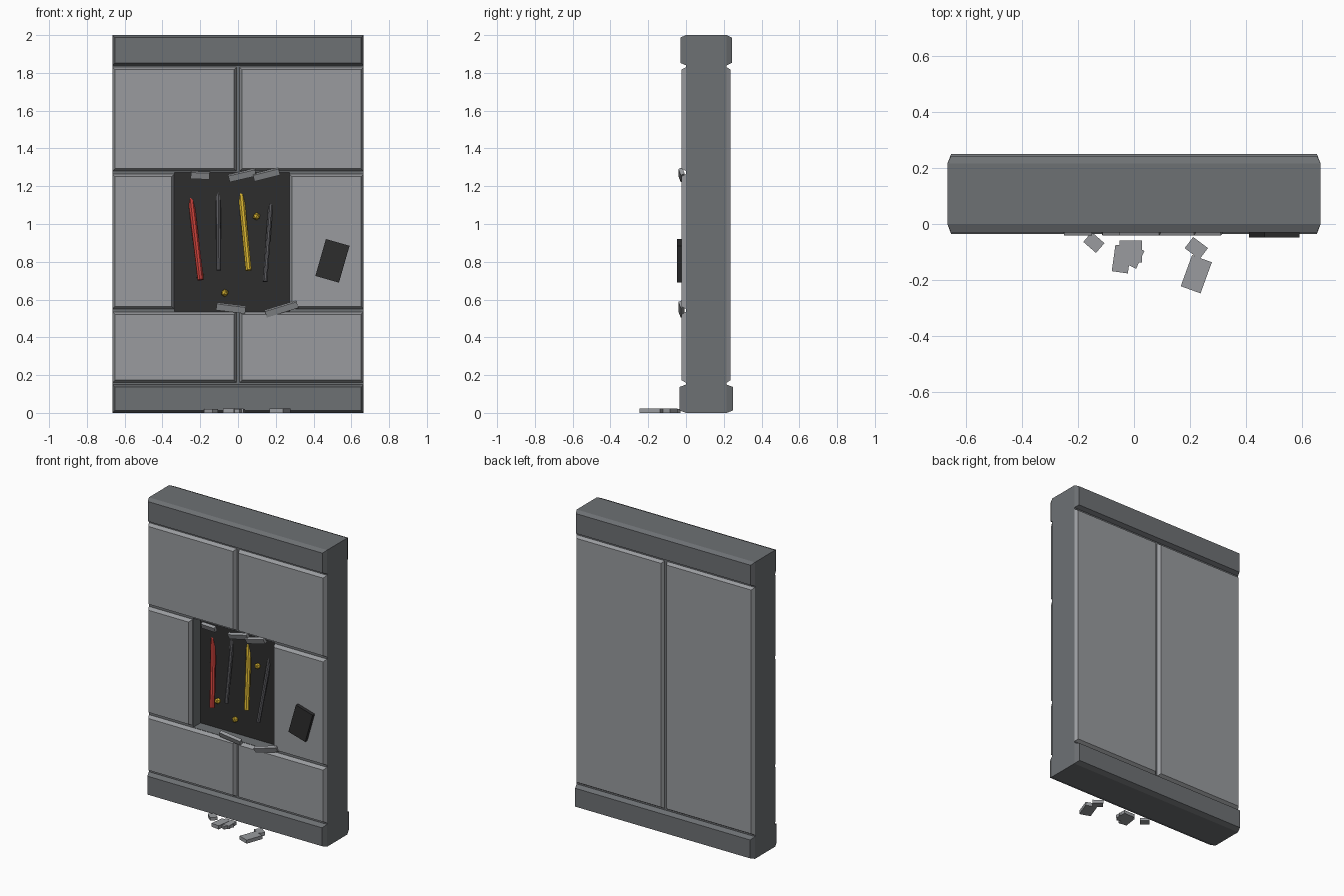
import bpy, bmesh, math
from mathutils import Vector, Euler

if "Cube" in bpy.data.objects:
    bpy.data.objects.remove(bpy.data.objects["Cube"])


def material(name, rgb):
    m = bpy.data.materials.new(name)
    m.diffuse_color = (*rgb, 1)
    m.use_nodes = True
    m.node_tree.nodes["Principled BSDF"].inputs["Base Color"].default_value = m.diffuse_color
    return m


LIGHT = material("light_grey", (0.32, 0.33, 0.345))
MID = material("mid_grey", (0.155, 0.165, 0.175))
DARK = material("near_black", (0.026, 0.026, 0.027))
STEEL = material("cable_grey", (0.10, 0.10, 0.11))
RED = material("red", (0.56, 0.05, 0.04))
YELLOW = material("yellow", (0.65, 0.43, 0.03))


def finish(name, bm, mat):
    bmesh.ops.recalc_face_normals(bm, faces=bm.faces)
    me = bpy.data.meshes.new(name)
    bm.to_mesh(me)
    bm.free()
    me.materials.append(mat)
    ob = bpy.data.objects.new(name, me)
    bpy.context.collection.objects.link(ob)
    return ob


def box(name, loc, size, mat, rot=(0, 0, 0)):
    bm = bmesh.new()
    bmesh.ops.create_cube(bm, size=1)
    for v in bm.verts:
        v.co = Vector(a * b for a, b in zip(v.co, size))
    ob = finish(name, bm, mat)
    ob.location = loc
    ob.rotation_euler = Euler([math.radians(a) for a in rot])
    return ob


def raised(name, x0, x1, z0, z1, y_base, y_face, mat, inset=0.013):
    """Slab with sloped edges standing out from the core."""
    bm = bmesh.new()
    rings = []
    for y, i in ((y_base, 0), (y_face, inset)):
        rings.append([bm.verts.new(c) for c in (
            (x0 + i, y, z0 + i), (x1 - i, y, z0 + i),
            (x1 - i, y, z1 - i), (x0 + i, y, z1 - i))])
    bm.faces.new(rings[0])
    bm.faces.new(rings[1])
    for k in range(4):
        n = (k + 1) % 4
        bm.faces.new((rings[0][k], rings[0][n], rings[1][n], rings[1][k]))
    return finish(name, bm, mat)


W, F, B = 0.665, 0.0, 0.215      # half width, core front, core back
G = 0.008                        # half gap between panels
HX0, HX1, HZ0, HZ1 = -0.335, 0.272, 0.537, 1.272   # broken opening

# Core slab with a pocket cut in the front
core = box("wall_core", (0, (F + B) / 2, 1), (2 * W, B - F, 2), MID)
cutter = box("pocket_cutter", ((HX0 + HX1) / 2, 0, (HZ0 + HZ1) / 2),
             (HX1 - HX0, 0.17, HZ1 - HZ0), MID)
mod = core.modifiers.new("pocket", "BOOLEAN")
mod.operation, mod.solver, mod.object = "DIFFERENCE", "EXACT", cutter
bpy.context.view_layer.objects.active = core
bpy.ops.object.modifier_apply(modifier=mod.name)
bpy.data.objects.remove(cutter)

# Dark back of the pocket
box("pocket_back", ((HX0 + HX1) / 2, 0.0825, (HZ0 + HZ1) / 2),
    (HX1 - HX0, 0.007, HZ1 - HZ0), DARK)

# Top and bottom trims, front and back
for name, z0, z1, yf, yb in (("top_trim", 1.84, 2.0, -0.030, 0.243),
                             ("bottom_trim", 0.0, 0.15, -0.035, 0.249)):
    raised(name + "_front", -W, W, z0, z1, F, yf, MID)
    raised(name + "_back", -W, W, z0, z1, B, yb, MID)

# Wall panels: mirrored rows, the middle row stops at the opening
for side, x0, x1 in (("left", -W, -G), ("right", G, W)):
    raised("upper_panel_" + side, x0, x1, 1.28, 1.83, F, -0.025, LIGHT)
    raised("lower_panel_" + side, x0, x1, 0.16, 0.535, F, -0.025, LIGHT)
    raised("back_panel_" + side, x0, x1, 0.16, 1.83, B, 0.236, LIGHT)
raised("middle_panel_left", -W, HX0 - 0.003, 0.55, 1.265, F, -0.025, LIGHT)
raised("middle_panel_right", HX1, W, 0.55, 1.265, F, -0.025, LIGHT)


# Cables leaning out of the pocket back
def cable(name, bottom, top, r, mat):
    a, b = Vector(bottom), Vector(top)
    d = b - a
    bm = bmesh.new()
    bmesh.ops.create_cone(bm, cap_ends=True, segments=8,
                          radius1=r, radius2=r, depth=d.length)
    ob = finish(name, bm, mat)
    ob.location = (a + b) / 2
    ob.rotation_euler = d.to_track_quat("Z", "Y").to_euler()


cable("red_cable", (-0.198, 0.008, 0.705), (-0.250, 0.096, 1.14), 0.017, RED)
cable("grey_cable_a", (-0.102, 0.022, 0.755), (-0.105, 0.096, 1.19), 0.013, STEEL)
cable("yellow_cable", (0.056, 0.012, 0.755), (0.016, 0.096, 1.165), 0.017, YELLOW)
cable("grey_cable_b", (0.143, 0.012, 0.695), (0.175, 0.096, 1.13), 0.013, STEEL)

# Sparks on the pocket back
for i, (x, z) in enumerate(((0.098, 1.04), (-0.20, 0.725), (-0.07, 0.635))):
    bm = bmesh.new()
    bmesh.ops.create_icosphere(bm, subdivisions=1, radius=0.021)
    finish(f"spark_{i}", bm, YELLOW).location = (x, 0.07, z)

# Loose dark cover plate
box("cover_plate", (0.5, -0.033, 0.805), (0.13, 0.03, 0.203), DARK, (0, 16, 0))

# Broken chips along the opening: x, z, length, tilt
for i, (x, z, l, t) in enumerate(((-0.20, 1.258, 0.10, 2), (0.022, 1.258, 0.145, -13),
                                  (0.15, 1.262, 0.14, -14), (-0.037, 0.555, 0.155, 7),
                                  (0.23, 0.55, 0.175, -17))):
    box(f"edge_chip_{i}", (x, -0.024, z), (l, 0.022, 0.036), LIGHT, (22, t, 0))

# Rubble on the floor: x, y, width, depth, turn
for i, (x, y, w, d, t) in enumerate(((-0.143, -0.066, 0.06, 0.046, -41),
                                     (-0.011, -0.098, 0.08, 0.08, 0),
                                     (-0.044, -0.125, 0.058, 0.095, -8),
                                     (0.002, -0.118, 0.045, 0.07, -25),
                                     (0.222, -0.086, 0.066, 0.05, -37),
                                     (0.222, -0.179, 0.075, 0.118, -20))):
    box(f"rubble_{i}", (x, y, 0.01 + 0.001 * (i % 3)),
        (w, d, 0.02 + 0.002 * (i % 3)), LIGHT, (0, 0, t))
